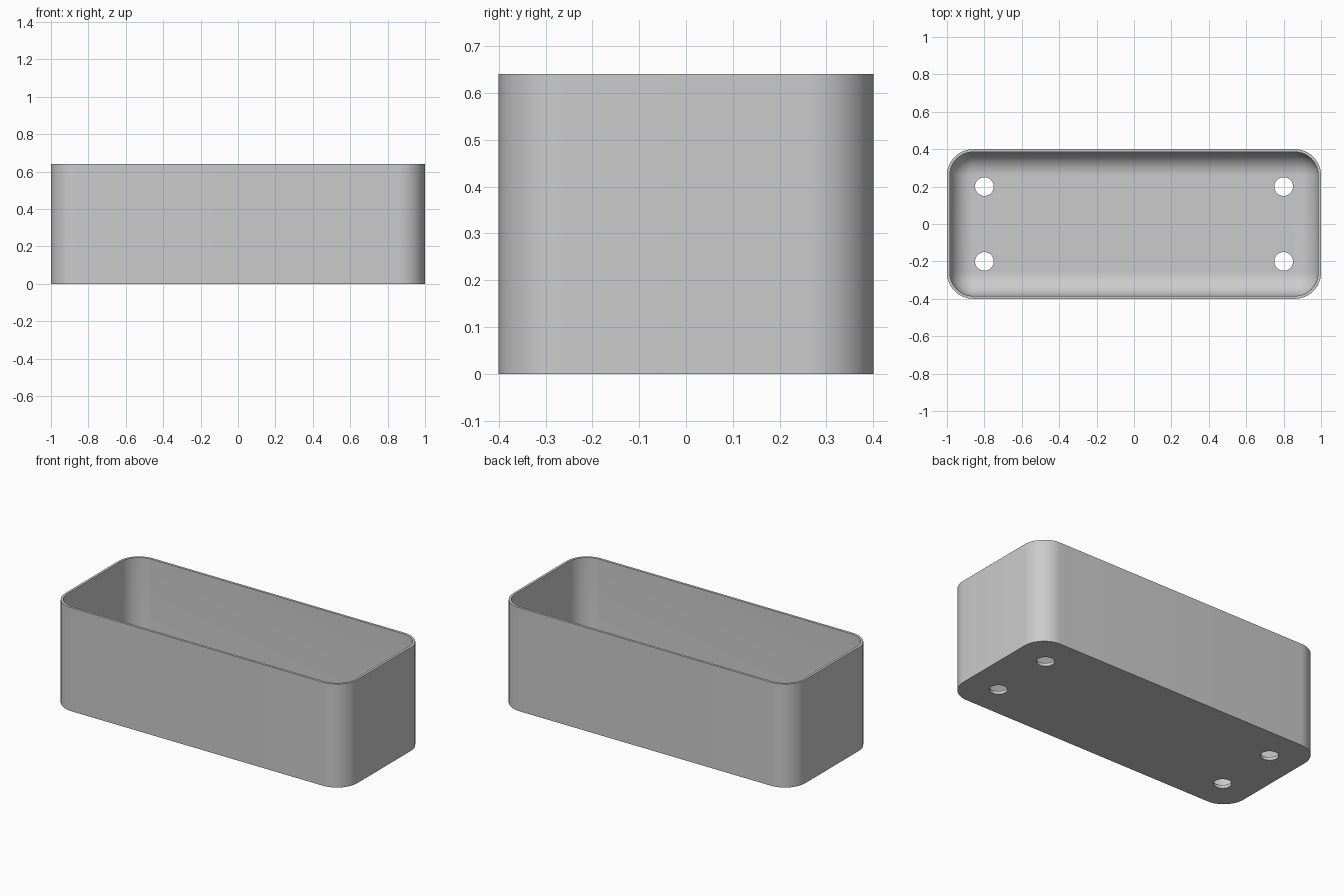
import bpy
import bmesh
from math import cos, sin, pi

cube = bpy.data.objects.get("Cube")
if cube:
    bpy.data.objects.remove(cube, do_unlink=True)

HALF_X, HALF_Y, HEIGHT = 1.0, 0.4, 0.64
CORNER, WALL, FLOOR = 0.14, 0.015, 0.02
STEPS = 12

grey = bpy.data.materials.new("plain grey")
grey.use_nodes = True
colour = (0.6, 0.6, 0.6, 1)
grey.diffuse_color = colour
grey.node_tree.nodes["Principled BSDF"].inputs["Base Color"].default_value = colour


def ring(bm, inset, z):
    """Rounded rectangle of vertices, moved inwards by inset."""
    r = CORNER - inset
    verts = []
    for quarter, (sx, sy) in enumerate([(1, 1), (-1, 1), (-1, -1), (1, -1)]):
        for i in range(STEPS + 1):
            a = (quarter + i / STEPS) * pi / 2
            verts.append(bm.verts.new((sx * (HALF_X - CORNER) + r * cos(a),
                                       sy * (HALF_Y - CORNER) + r * sin(a), z)))
    return verts


# Tray shell: up the outside, over the rim, down the inside and round to the floor
inner = CORNER - WALL
profile = [(0, 0), (0, HEIGHT), (WALL, HEIGHT)]
for i in range(STEPS + 1):
    a = i / STEPS * pi / 2
    profile.append((WALL + inner * (1 - cos(a)), FLOOR + inner * (1 - sin(a))))

bm = bmesh.new()
rings = [ring(bm, inset, z) for inset, z in profile]
for low, high in zip(rings, rings[1:]):
    for i in range(len(low)):
        j = (i + 1) % len(low)
        bm.faces.new((low[i], low[j], high[j], high[i]))
bm.faces.new(rings[0][::-1])
bm.faces.new(rings[-1])
bmesh.ops.remove_doubles(bm, verts=bm.verts, dist=0.0001)
bmesh.ops.recalc_face_normals(bm, faces=bm.faces)
mesh = bpy.data.meshes.new("tray")
bm.to_mesh(mesh)
bm.free()
mesh.materials.append(grey)
tray = bpy.data.objects.new("tray", mesh)
bpy.context.collection.objects.link(tray)

# Four drain holes through the floor
bm = bmesh.new()
for x in (-0.8, 0.8):
    for y in (-0.2, 0.2):
        made = bmesh.ops.create_cone(bm, cap_ends=True, segments=48,
                                     radius1=0.05, radius2=0.05, depth=0.3)
        bmesh.ops.translate(bm, verts=made["verts"], vec=(x, y, 0))
cut_mesh = bpy.data.meshes.new("drain_hole_cutter")
bm.to_mesh(cut_mesh)
bm.free()
cut_mesh.materials.append(grey)
cutter = bpy.data.objects.new("drain_hole_cutter", cut_mesh)
bpy.context.collection.objects.link(cutter)

mod = tray.modifiers.new("drain holes", "BOOLEAN")
mod.operation = "DIFFERENCE"
mod.solver = "EXACT"
mod.object = cutter
bpy.context.view_layer.objects.active = tray
tray.select_set(True)
bpy.ops.object.modifier_apply(modifier=mod.name)
bpy.data.objects.remove(cutter, do_unlink=True)

# Smooth corners, crisp rim and hole edges
bpy.ops.object.select_all(action="DESELECT")
tray.select_set(True)
bpy.ops.object.shade_smooth_by_angle(angle=pi / 6)
